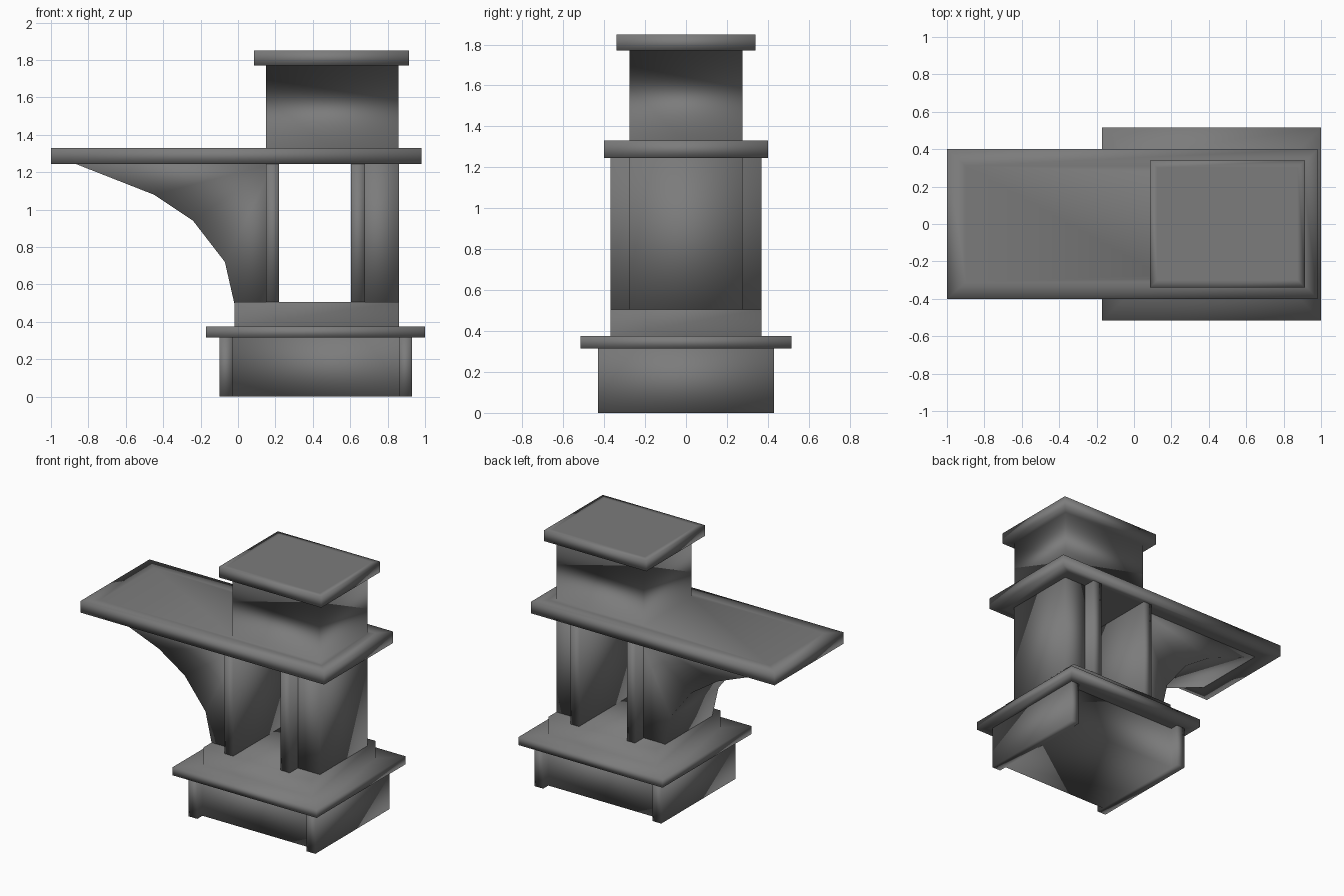
import bpy
import bmesh

cube = bpy.data.objects.get("Cube")
if cube:
    bpy.data.objects.remove(cube, do_unlink=True)

stone = bpy.data.materials.new("grey_stone")
stone.use_nodes = True
grey = (0.2, 0.2, 0.2, 1)
stone.diffuse_color = grey
stone.node_tree.nodes["Principled BSDF"].inputs["Base Color"].default_value = grey


def loft(name, rings):
    """Bridge a series of equal-length point rings and cap both ends."""
    bm = bmesh.new()
    loops = [[bm.verts.new(p) for p in ring] for ring in rings]
    for low, high in zip(loops, loops[1:]):
        n = len(low)
        for i in range(n):
            j = (i + 1) % n
            bm.faces.new((low[i], low[j], high[j], high[i]))
    bm.faces.new(loops[0])
    bm.faces.new(loops[-1])
    bmesh.ops.recalc_face_normals(bm, faces=bm.faces)
    mesh = bpy.data.meshes.new(name)
    bm.to_mesh(mesh)
    bm.free()
    # The surface is softly shaded right across its edges
    mesh.shade_smooth()
    mesh.materials.append(stone)
    obj = bpy.data.objects.new(name, mesh)
    bpy.context.collection.objects.link(obj)
    return obj


def rect(x0, x1, y, z):
    return [(x0, -y, z), (x1, -y, z), (x1, y, z), (x0, y, z)]


def box(name, x0, x1, y, z0, z1):
    return loft(name, [rect(x0, x1, y, z0), rect(x0, x1, y, z1)])


# Plinth: H-shaped footprint, recessed at front and back
left, right, lip, deep, shallow = -0.10, 0.93, 0.07, 0.43, 0.37
half = [(left, -deep), (left + lip, -deep), (left + lip, -shallow),
        (right - lip, -shallow), (right - lip, -deep), (right, -deep)]
footprint = half + [(x, -y) for x, y in reversed(half)]
loft("plinth", [[(x, y, z) for x, y in footprint] for z in (0, 0.32)])

# Hearth slab with the solid lower block rising from it
loft("hearth_slab", [
    rect(-0.10, 0.93, 0.43, 0.315),
    rect(-0.17, 1.0, 0.515, 0.315),
    rect(-0.17, 1.0, 0.515, 0.375),
    rect(-0.02, 0.86, 0.37, 0.375),
    rect(-0.02, 0.86, 0.37, 0.505),
])

# Firebox: two columns, a rear wall and an open passage between them
floor, ceiling = 0.5, 1.25
box("left_column", 0.15, 0.22, 0.37, floor, ceiling)
box("right_column", 0.605, 0.68, 0.37, floor, ceiling)
box("end_wall", 0.64, 0.86, 0.277, floor, ceiling)

# Curved bracket carrying the overhanging counter
curve = [(0.19, floor), (-0.02, floor), (-0.07, 0.72), (-0.24, 0.94),
         (-0.45, 1.08), (-0.87, 1.245), (0.19, 1.245)]
loft("bracket", [[(x, y, z) for x, z in curve] for y in (-0.277, 0.277)])

# Counter, chimney and cap in one continuous stack
loft("counter_and_chimney", [
    rect(-0.90, 0.88, 0.34, 1.245),
    rect(-1.0, 0.98, 0.40, 1.245),
    rect(-1.0, 0.98, 0.40, 1.33),
    rect(-0.90, 0.90, 0.31, 1.33),
    rect(0.15, 0.857, 0.277, 1.33),
    rect(0.15, 0.857, 0.277, 1.77),
    rect(0.085, 0.915, 0.34, 1.77),
    rect(0.085, 0.915, 0.34, 1.85),
    rect(0.125, 0.875, 0.30, 1.85),
])
